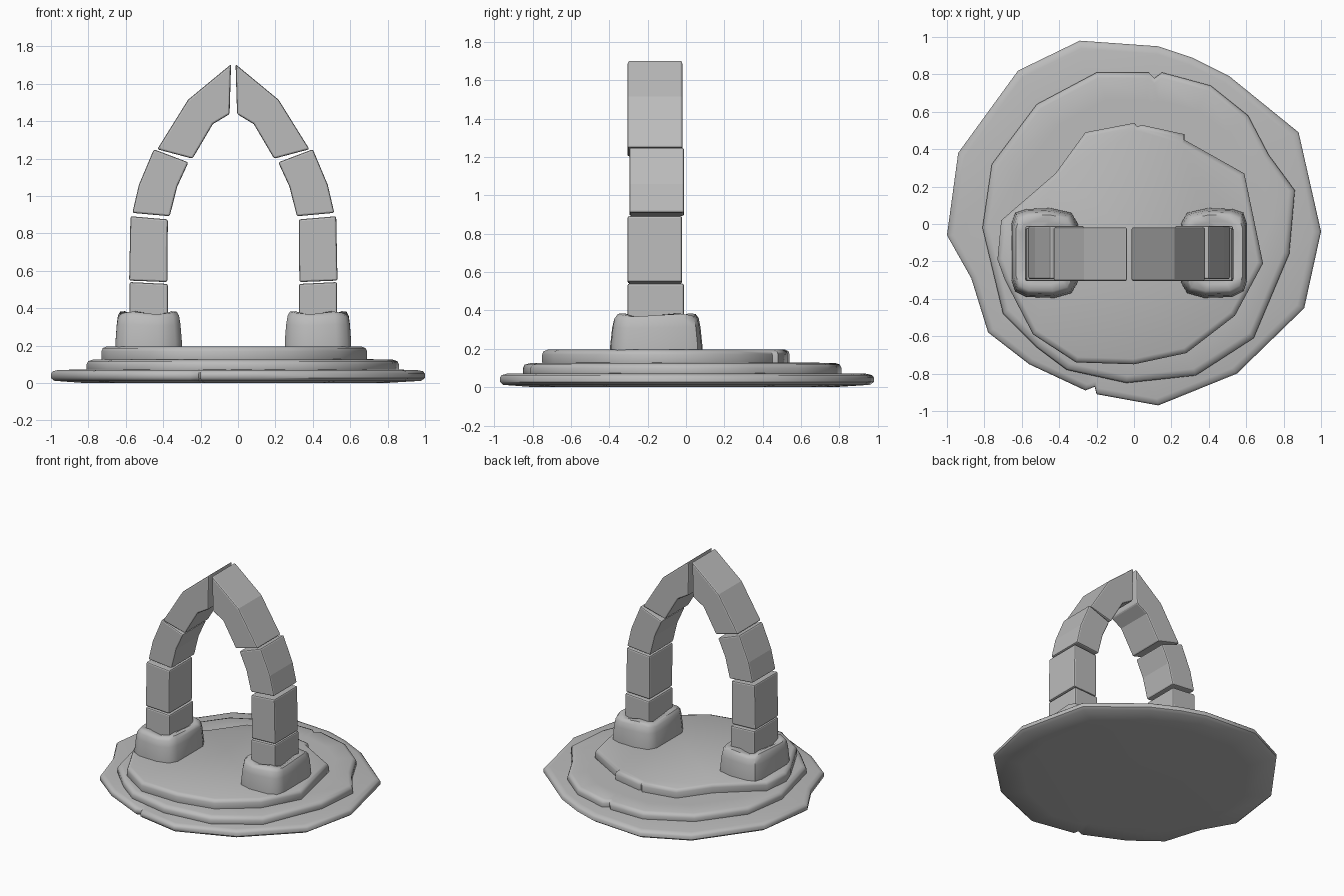
import bpy, bmesh, math

cube = bpy.data.objects.get("Cube")
if cube:
    bpy.data.objects.remove(cube, do_unlink=True)

stone = bpy.data.materials.new("grey_stone")
stone.use_nodes = True
stone.diffuse_color = (0.5, 0.5, 0.5, 1)
stone.node_tree.nodes["Principled BSDF"].inputs["Base Color"].default_value = (0.5, 0.5, 0.5, 1)

AXIS = -0.025  # centre line of the arch


def finish(name, bm, smooth):
    bmesh.ops.recalc_face_normals(bm, faces=bm.faces)
    mesh = bpy.data.meshes.new(name)
    bm.to_mesh(mesh)
    bm.free()
    mesh.materials.append(stone)
    ob = bpy.data.objects.new(name, mesh)
    bpy.context.collection.objects.link(ob)
    if smooth:
        bpy.ops.object.select_all(action="DESELECT")
        ob.select_set(True)
        bpy.context.view_layer.objects.active = ob
        bpy.ops.object.shade_smooth_by_angle(angle=math.radians(50))
    return ob


def mirror_over_arch(ob):
    ob.location.x = AXIS
    ob.modifiers.new("mirror", "MIRROR")


def slab(name, outline, rings, wobble=0.0):
    """Stack scaled copies of an outline, given as (scale, z) rings, and cap both ends."""
    bm = bmesh.new()
    cx = sum(p[0] for p in outline) / len(outline)
    cy = sum(p[1] for p in outline) / len(outline)
    loops = []
    for i, (s, z) in enumerate(rings):
        lift = wobble * i / len(rings)
        loops.append([bm.verts.new((cx + (x - cx) * s, cy + (y - cy) * s,
                                    z + lift * math.sin(k * 2.1)))
                      for k, (x, y) in enumerate(outline)])
    n = len(outline)
    for a, b in zip(loops, loops[1:]):
        for k in range(n):
            bm.faces.new((a[k], a[(k + 1) % n], b[(k + 1) % n], b[k]))
    caps = [bm.faces.new(loops[0]), bm.faces.new(loops[-1])]
    bmesh.ops.triangulate(bm, faces=caps)
    return finish(name, bm, True)


def arch_block(name, profile, y0, y1):
    """Extrude a front profile from y0 to y1, bevel it and mirror it."""
    bm = bmesh.new()
    face = bm.faces.new([bm.verts.new((x - AXIS, y0, z)) for x, z in profile])
    ext = bmesh.ops.extrude_face_region(bm, geom=[face])
    for v in ext["geom"]:
        if isinstance(v, bmesh.types.BMVert):
            v.co.y = y1
    ob = finish(name, bm, False)
    bev = ob.modifiers.new("bevel", "BEVEL")
    bev.width = 0.01
    bev.segments = 2
    bev.angle_limit = math.radians(40)
    mirror_over_arch(ob)


# Three uneven stone steps
slab("lower_step",
     [(-1, -.06), (-.94, .38), (-.62, .82), (-.29, .98), (.13, .95), (.31, .89),
      (.51, .79), (.88, .49), (1, -.04), (.91, -.45), (.55, -.8), (.13, -.97),
      (-.2, -.91), (-.21, -.87), (-.26, -.89), (-.56, -.75), (-.78, -.58), (-.87, -.29)],
     [(.8, 0), (.98, .012), (1, .027), (1, .05), (.99, .063), (.96, .07), (.7, .075)])
slab("middle_step",
     [(-.81, -.02), (-.76, .32), (-.52, .64), (-.2, .81), (.08, .81), (.11, .78),
      (.15, .81), (.41, .74), (.61, .58), (.72, .37), (.86, .18), (.83, -.16),
      (.64, -.61), (.33, -.81), (-.04, -.85), (-.36, -.78), (-.52, -.66), (-.7, -.48)],
     [(.99, .05), (1, .07), (1, .1), (.99, .117), (.96, .125), (.8, .128)])
slab("upper_step",
     [(-.71, .02), (-.42, .27), (-.26, .49), (0, .54), (.02, .52), (.04, .53),
      (.27, .48), (.27, .45), (.59, .27), (.69, -.21), (.54, -.49), (.28, -.69),
      (0, -.75), (-.31, -.74), (-.54, -.59), (-.69, -.3), (-.73, -.19)],
     [(.99, .1), (1, .13), (1, .17), (.99, .187), (.96, .195)])

# Rounded footing under each leg
footing = slab("footing",
               [(.61, .06), (.63, 0), (.63, -.3), (.61, -.36), (.55, -.39), (.4, -.395),
                (.31, -.37), (.275, -.31), (.275, 0), (.31, .06), (.42, .085), (.55, .08)],
               [(1, .18), (1, .22), (.96, .31), (.92, .355), (.85, .375), (.7, .375), (.5, .36)],
               wobble=0.015)
mirror_over_arch(footing)

# Arch stones, from the feet to the peak
arch_block("leg_stub", [(-.58, .28), (-.375, .28), (-.375, .53), (-.58, .54)], -.305, -.01)
arch_block("leg_block", [(-.582, .548), (-.378, .54), (-.375, .875), (-.575, .892)], -.305, -.02)
arch_block("curved_block",
           [(-.565, .91), (-.365, .892), (-.325, 1.05), (-.265, 1.18),
            (-.45, 1.25), (-.53, 1.06)], -.295, -.01)
arch_block("peak_block",
           [(-.432, 1.25), (-.243, 1.2), (-.134, 1.385), (-.045, 1.438),
            (-.037, 1.705), (-.267, 1.515)], -.305, -.018)
